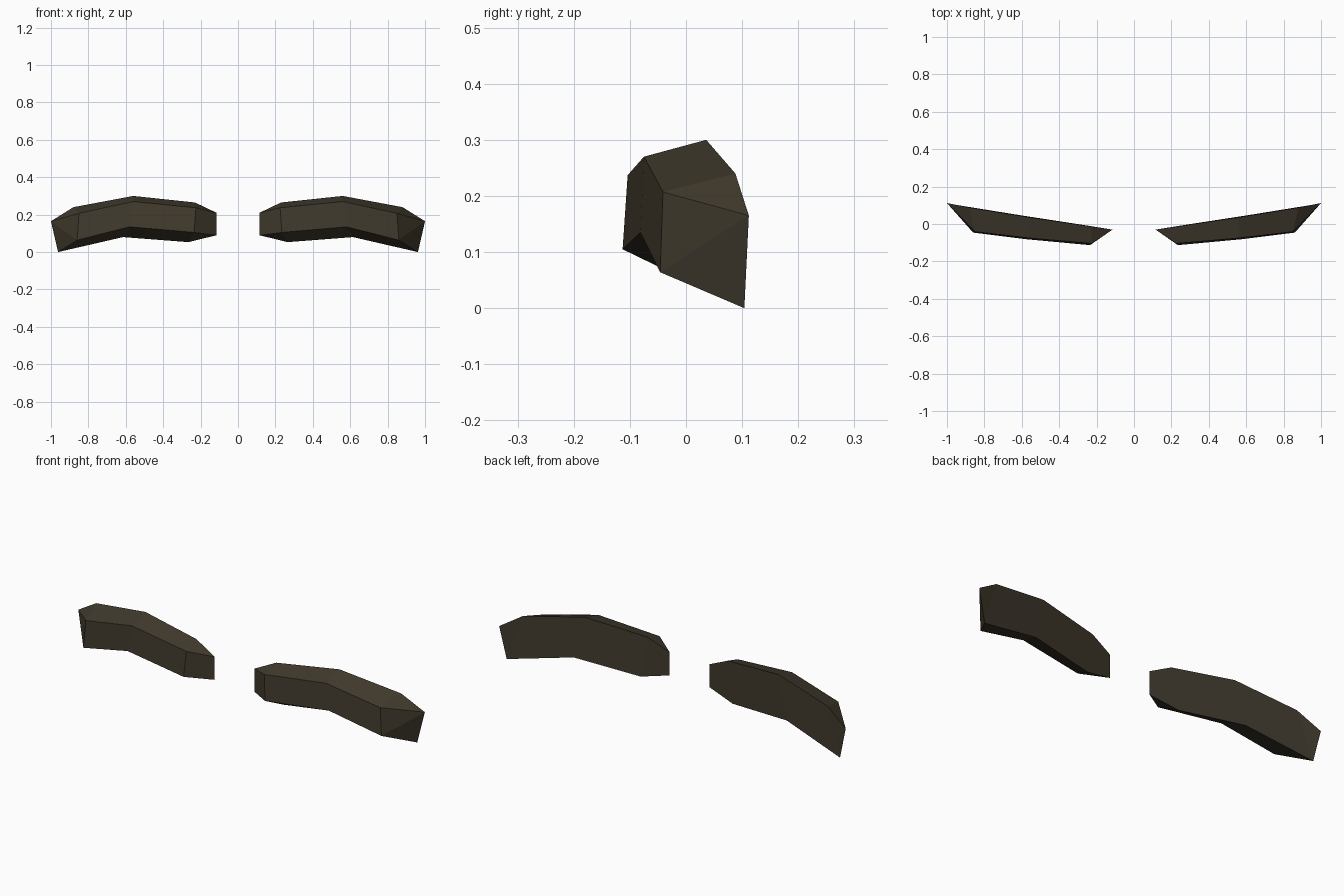
import bpy
import bmesh

if "Cube" in bpy.data.objects:
    bpy.data.objects.remove(bpy.data.objects["Cube"])

# Dark brown material
brown = bpy.data.materials.new("dark brown")
brown.diffuse_color = (0.052, 0.042, 0.026, 1)
brown.use_nodes = True
brown.node_tree.nodes["Principled BSDF"].inputs["Base Color"].default_value = brown.diffuse_color

# Outlines of one brow, from inner end to outer end
back_top = [(0.115, -0.03, 0.21), (0.23, -0.013, 0.265), (0.56, 0.036, 0.30),
            (0.88, 0.088, 0.24), (1.0, 0.112, 0.165)]
back_low = [(0.115, -0.03, 0.09), (0.265, -0.006, 0.053), (0.615, 0.048, 0.08),
            (0.962, 0.104, 0.0)]
front_top = [(0.225, -0.104, 0.237), (0.56, -0.075, 0.27), (0.85, -0.041, 0.207)]
front_low = [(0.235, -0.113, 0.105), (0.58, -0.081, 0.135), (0.86, -0.046, 0.064)]

bm = bmesh.new()
bt, bl, ft, fl = [[bm.verts.new(p) for p in row]
                  for row in (back_top, back_low, front_top, front_low)]

# Front, upper and lower strips between neighbouring stations
for i in range(2):
    bm.faces.new((fl[i], fl[i + 1], ft[i + 1], ft[i]))
    bm.faces.new((ft[i], ft[i + 1], bt[i + 2], bt[i + 1]))
    bm.faces.new((bl[i + 1], bl[i + 2], fl[i + 1], fl[i]))

# Tapered corners and end faces
for face in ((ft[0], bt[1], bt[0]), (ft[2], bt[4], bt[3]),
             (fl[0], bl[0], bl[1]), (bt[0], bl[0], fl[0], ft[0]),
             (fl[2], bt[4], ft[2]), (fl[2], bl[3], bt[4])):
    bm.faces.new(face)

# Back plate
for i in range(3):
    bm.faces.new((bl[i + 1], bl[i], bt[i], bt[i + 1]))
bm.faces.new((bl[3], bt[3], bt[4]))
bmesh.ops.recalc_face_normals(bm, faces=bm.faces)

mesh = bpy.data.meshes.new("eyebrows")
bm.to_mesh(mesh)
bm.free()
mesh.materials.append(brown)
brows = bpy.data.objects.new("eyebrows", mesh)
bpy.context.collection.objects.link(brows)

# Matching brow on the other side
mirror = brows.modifiers.new("mirror", 'MIRROR')
mirror.use_axis[0] = True
